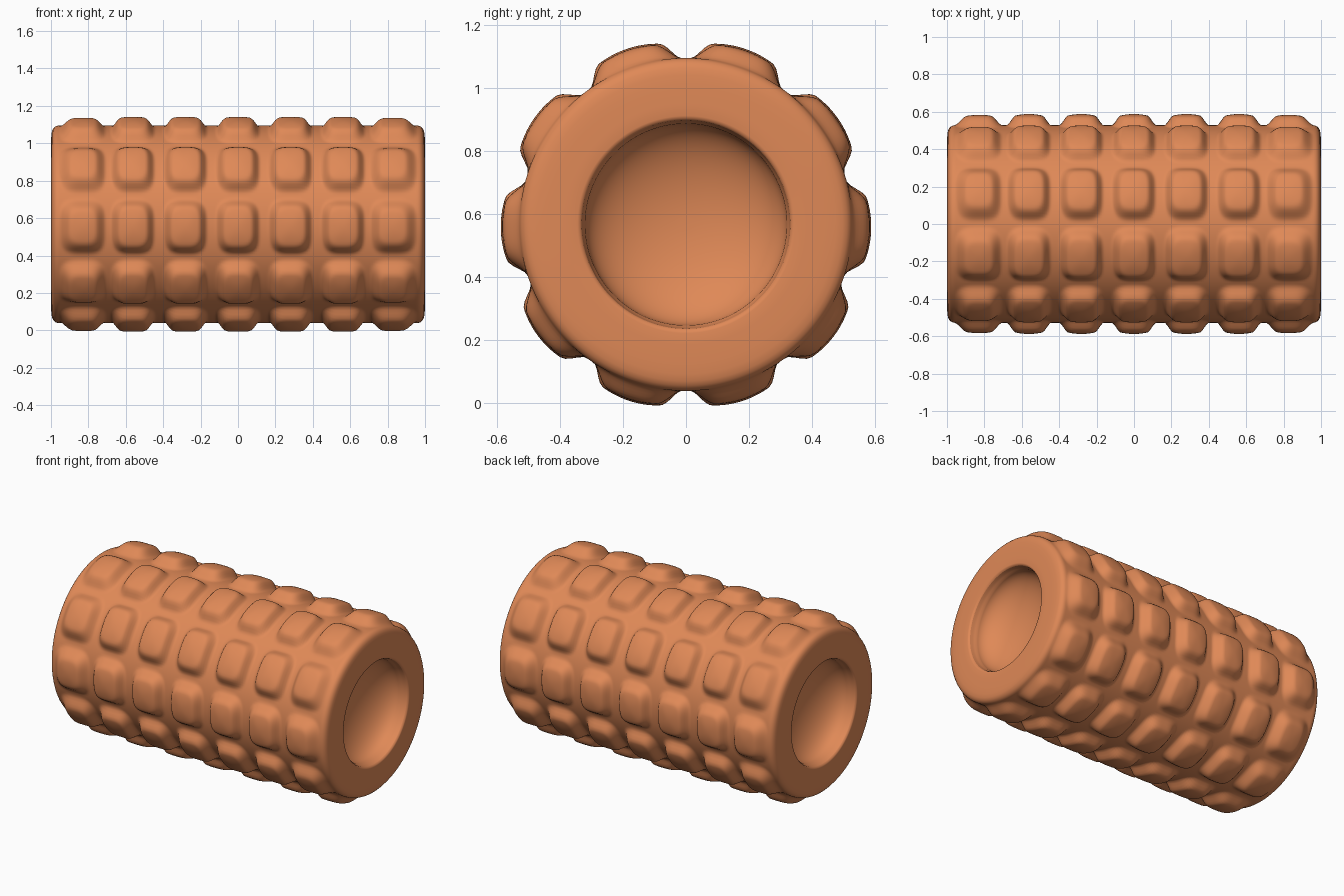
import bpy, bmesh, math

if "Cube" in bpy.data.objects:
    bpy.data.objects.remove(bpy.data.objects["Cube"])

SIDES = 240
CENTRE_Z = 0.567
BODY_R = 0.528
PITCH_A = math.radians(36)              # ten knobs around
ROW_X = (0.0, 0.281, 0.562, 0.824)      # knob rows, mirrored in x

clay = bpy.data.materials.new("terracotta orange")
clay.diffuse_color = (0.74, 0.25, 0.095, 1)
clay.use_nodes = True
clay.node_tree.nodes["Principled BSDF"].inputs["Base Color"].default_value = clay.diffuse_color


def knob_height(x, a):
    """Height of the soft rounded-square knobs above the barrel."""
    ax = abs(x)
    row = min(ROW_X, key=lambda c: abs(ax - c))
    end_row = row == ROW_X[-1]
    half = 0.135 if end_row and ax > row else 0.118
    a += 0.025 * math.cos(a)            # knobs sit slightly low on the sides
    u = abs(ax - row) / half
    v = abs(a - round(a / PITCH_A) * PITCH_A) / math.radians(16.2)
    d = (u ** 3.6 + v ** 3.6) ** (1 / 3.6)
    if d >= 1:
        return 0.0
    t = min(1, (1 - d) / (0.5 if end_row else 0.4))
    h = 0.038 * t * t * (3 - 2 * t) + 0.022 * (1 - d * d)
    return h * (0.93 if end_row else 1)


def lathe(name, rings, knobs=False, closed_tip=False, flip=False):
    """Revolve (x, radius) rings around the long axis."""
    bm = bmesh.new()
    loops = []
    for x, r in rings:
        loop = []
        for i in range(SIDES):
            a = 2 * math.pi * i / SIDES
            rr = r + (knob_height(x, a) if knobs else 0)
            loop.append(bm.verts.new((x, rr * math.cos(a),
                                      CENTRE_Z + rr * math.sin(a))))
        loops.append(loop)
    for p, q in zip(loops, loops[1:]):
        for i in range(SIDES):
            j = (i + 1) % SIDES
            bm.faces.new((p[i], p[j], q[j], q[i]))
    if closed_tip:
        last = loops[-1]
        tip = bm.verts.new((rings[-1][0], 0, CENTRE_Z))
        for i in range(SIDES):
            bm.faces.new((last[i], last[(i + 1) % SIDES], tip))
    if flip:
        bmesh.ops.reverse_faces(bm, faces=bm.faces[:])
    mesh = bpy.data.meshes.new(name)
    bm.to_mesh(mesh)
    bm.free()
    mesh.materials.append(clay)
    ob = bpy.data.objects.new(name, mesh)
    bpy.context.collection.objects.link(ob)
    bpy.context.view_layer.objects.active = ob
    ob.select_set(True)
    bpy.ops.object.shade_smooth_by_angle(angle=math.radians(60))
    ob.select_set(False)


# Barrel with rounded shoulders and ring-shaped end faces
shoulder = [(0.970, 0.526), (0.980, 0.521), (0.989, 0.511), (0.995, 0.497),
            (0.998, 0.475), (1.0, 0.44), (1.0, 0.38), (1.0, 0.345),
            (0.998, 0.336), (0.990, 0.331)]
STEPS = 184
barrel = [(-0.96 + 1.92 * i / STEPS, BODY_R) for i in range(STEPS + 1)]
left = [(-x, r) for x, r in reversed(shoulder)]
lathe("roller_body", left + barrel + shoulder, knobs=True)

# Shallow bowl-shaped recess in each end, with a short lip
DEPTH, BOWL_R, BOWL_X, N = 0.16, 0.32, 0.95, 24
lip = [(0.990, 0.331), (0.975, 0.328), (0.960, 0.325), (BOWL_X, BOWL_R)]
bowl = [(BOWL_X - DEPTH * math.sin(math.pi / 2 * i / N),
         BOWL_R * math.cos(math.pi / 2 * i / N)) for i in range(1, N)]
for side, label in ((1, "right"), (-1, "left")):
    lathe(label + "_end_recess", [(side * x, r) for x, r in lip + bowl],
          closed_tip=True, flip=side < 0)
